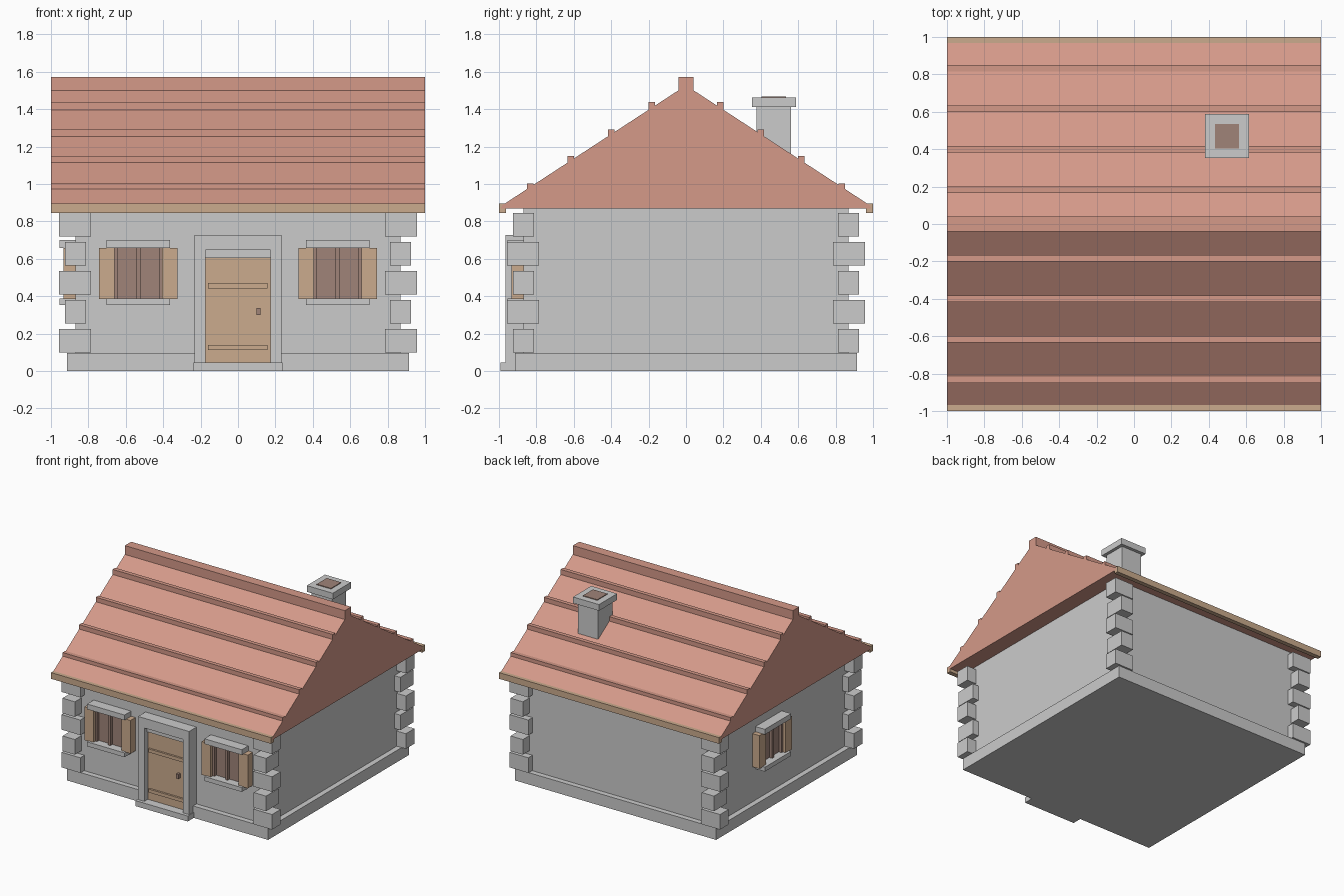
import bpy, bmesh, math
from mathutils import Matrix

if "Cube" in bpy.data.objects:
    bpy.data.objects.remove(bpy.data.objects["Cube"])


def material(name, rgb):
    m = bpy.data.materials.new(name)
    m.diffuse_color = (*rgb, 1)
    m.use_nodes = True
    m.node_tree.nodes["Principled BSDF"].inputs["Base Color"].default_value = m.diffuse_color
    return m


ROOF = material("roof_red", (0.66, 0.32, 0.25))
WOOD = material("wood", (0.60, 0.41, 0.27))
DARK = material("dark_wood", (0.35, 0.23, 0.19))


def finish(name, bm, mat=None, xf=None):
    if xf:
        bm.transform(xf)
    bmesh.ops.recalc_face_normals(bm, faces=bm.faces)
    me = bpy.data.meshes.new(name)
    bm.to_mesh(me)
    bm.free()
    ob = bpy.data.objects.new(name, me)
    bpy.context.collection.objects.link(ob)
    if mat:
        me.materials.append(mat)
    return ob


def box(name, x, y, z, mat=None, xf=None):
    """Box from (min, max) ranges on each axis."""
    bm = bmesh.new()
    bmesh.ops.create_cube(bm, size=1)
    for v in bm.verts:
        for i, r in enumerate((x, y, z)):
            v.co[i] = r[0] if v.co[i] < 0 else r[1]
    return finish(name, bm, mat, xf)


def extrude_profile(name, pts, vec, mat=None):
    bm = bmesh.new()
    face = bm.faces.new([bm.verts.new(p) for p in pts])
    ext = bmesh.ops.extrude_face_region(bm, geom=[face], use_keep_orig=True)
    bmesh.ops.translate(bm, vec=vec, verts=[g for g in ext["geom"] if isinstance(g, bmesh.types.BMVert)])
    return finish(name, bm, mat)


# Walls and plinth
box("walls", (-.87, .87), (-.87, .87), (.05, .88))
box("plinth", (-.914, .914), (-.914, .914), (0, .097))

# Corner stones, alternating long side along x and y
for sx in (-1, 1):
    for sy in (-1, 1):
        for i in range(5):
            z = .10 + i * .155
            long, short = (.786, .957), (.813, .925)
            rx, ry = (long, short) if i % 2 == 0 else (short, long)
            box("corner_stone", sorted(sx * v for v in rx),
                sorted(sy * v for v in ry), (z, z + .124))

# Roof prism, ridge, tile courses and eave boards
extrude_profile("roof", [(-1, -.99, .87), (-1, .99, .87), (-1, .98, .888),
                         (-1, 0, 1.527), (-1, -.98, .888)], (2, 0, 0), ROOF)
box("ridge_cap", (-1, 1), (-.041, .041), (1.48, 1.573), ROOF)
for s in (-1, 1):
    for y, top in ((.183, 1.438), (.40, 1.292), (.617, 1.15), (.832, 1.003)):
        box("tile_course", (-1, 1), sorted((s * (y - .017), s * (y + .017))),
            (top - .055, top), ROOF)
    box("eave_board", (-1, 1), sorted((s * .963, s * 1.0)), (.845, .896), WOOD)

# Chimney
cx, cy = .497, .47
for name, h, z, mat in (("chimney_stack", .092, (1.0, 1.42), None),
                        ("chimney_cap", .118, (1.412, 1.463), None),
                        ("chimney_flue", .065, (1.43, 1.469), DARK)):
    box(name, (cx - h, cx + h), (cy - h, cy + h), z, mat)

# Door, stone surround and step
extrude_profile("door_surround", [
    (-.232, -.966, 0), (-.232, -.966, .728), (.232, -.966, .728), (.232, -.966, 0),
    (.175, -.966, 0), (.175, -.966, .648), (-.175, -.966, .648), (-.175, -.966, 0)],
    (0, .11, 0))
box("door_lintel", (-.175, .175), (-.93, -.86), (.603, .65))
box("door_panel", (-.175, .175), (-.92, -.86), (.003, .603), WOOD)
box("door_step", (-.238, .238), (-.992, -.88), (0, .045))
for z in (.112, .442):
    box("door_strap", (-.16, .158), (-.936, -.91), (z, z + .028), WOOD)
box("door_handle", (.10, .12), (-.945, -.91), (.30, .337), DARK)


# Windows, modelled on the front wall around x = 0 then moved into place
def window(xf):
    box("window_pane", (-.13, .13), (-.885, -.86), (.38, .66), DARK, xf)
    for x in (-.122, 0, .122):
        box("window_bar", (x - .011, x + .011), (-.91, -.87), (.38, .66), DARK, xf)
    for s in (-1, 1):
        box("shutter", sorted((s * .127, s * .21)), (-.934, -.86), (.385, .658), WOOD, xf)
    box("window_sill", (-.17, .17), (-.955, -.86), (.353, .389), None, xf)
    box("window_lintel", (-.17, .17), (-.955, -.86), (.657, .70), None, xf)


for x in (-.533, .533):
    window(Matrix.Translation((x, 0, 0)))
window(Matrix.Translation((0, .17, 0)) @ Matrix.Rotation(-math.pi / 2, 4, "Z"))
